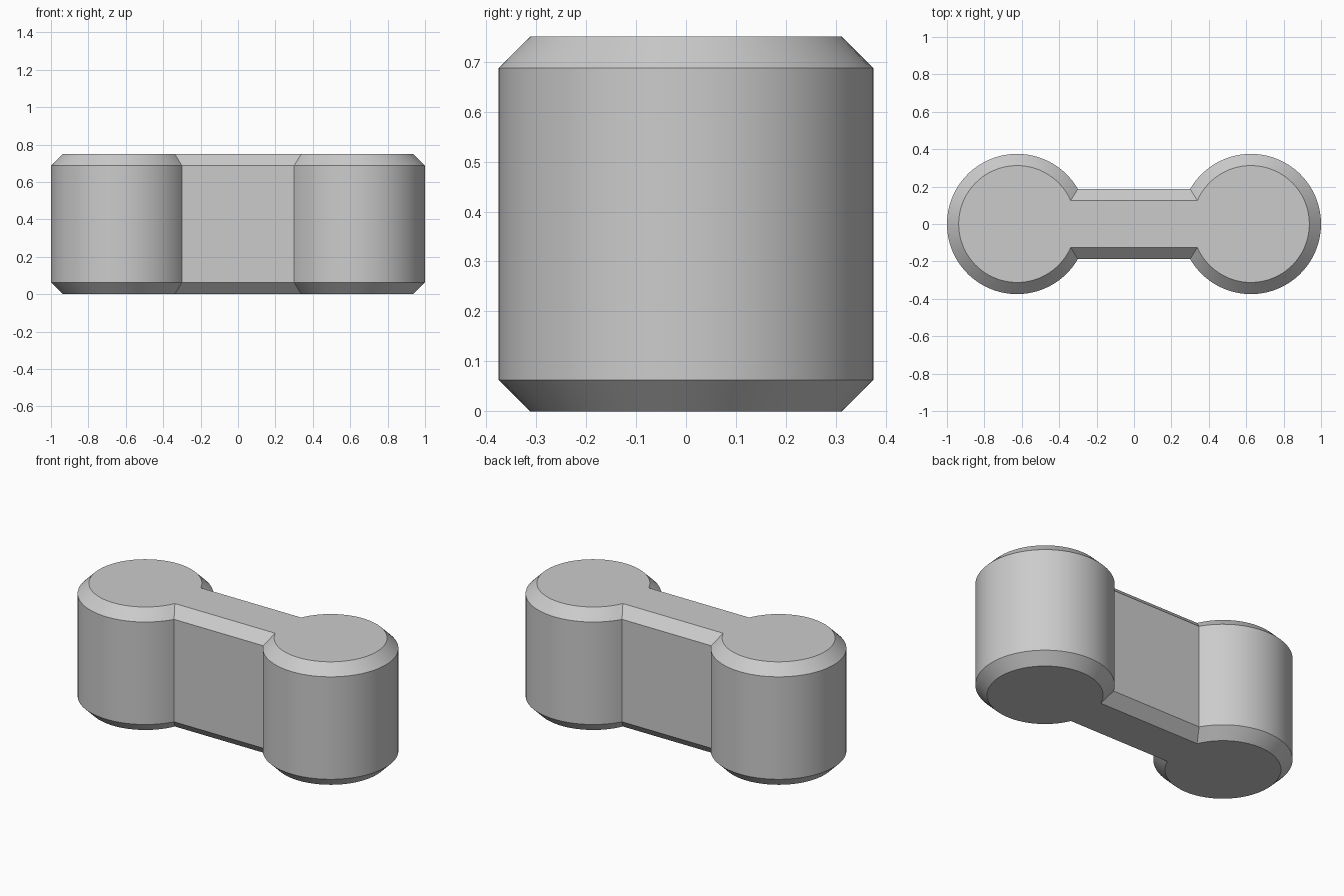
import bpy, bmesh
from math import asin, pi, sin, cos, radians

cube = bpy.data.objects.get("Cube")
if cube:
    bpy.data.objects.remove(cube, do_unlink=True)

LOBE_X, LOBE_R, BAR_HALF = 0.625, 0.375, 0.1875
HEIGHT, CHAMFER, STEPS = 0.75, 0.0625, 64

grey = bpy.data.materials.new("light_grey")
grey.use_nodes = True
colour = (0.6, 0.6, 0.6, 1)
grey.diffuse_color = colour
grey.node_tree.nodes["Principled BSDF"].inputs["Base Color"].default_value = colour


def outline(inset):
    """Two round lobes joined by a straight bar, shrunk by the inset."""
    r, h = LOBE_R - inset, BAR_HALF - inset
    end = pi - asin(h / r)
    arc = [-end + 2 * end * i / STEPS for i in range(STEPS + 1)]
    right = [(LOBE_X + r * cos(a), r * sin(a)) for a in arc]
    return right + [(-x, -y) for x, y in right]


# Stack the outlines, chamfered at the bottom and top
bm = bmesh.new()
levels = [(CHAMFER, 0), (0, CHAMFER), (0, HEIGHT - CHAMFER), (CHAMFER, HEIGHT)]
rings = [[bm.verts.new((x, y, z)) for x, y in outline(inset)] for inset, z in levels]
for low, high in zip(rings, rings[1:]):
    for i in range(len(low)):
        j = (i + 1) % len(low)
        bm.faces.new((low[i], low[j], high[j], high[i]))
bm.faces.new(rings[-1])
bm.faces.new(rings[0][::-1])

mesh = bpy.data.meshes.new("connecting_link")
bm.to_mesh(mesh)
bm.free()
mesh.materials.append(grey)
link = bpy.data.objects.new("connecting_link", mesh)
bpy.context.collection.objects.link(link)

# Smooth lobes, crisp chamfer edges
bpy.ops.object.select_all(action='DESELECT')
link.select_set(True)
bpy.context.view_layer.objects.active = link
bpy.ops.object.shade_smooth_by_angle(angle=radians(25))
